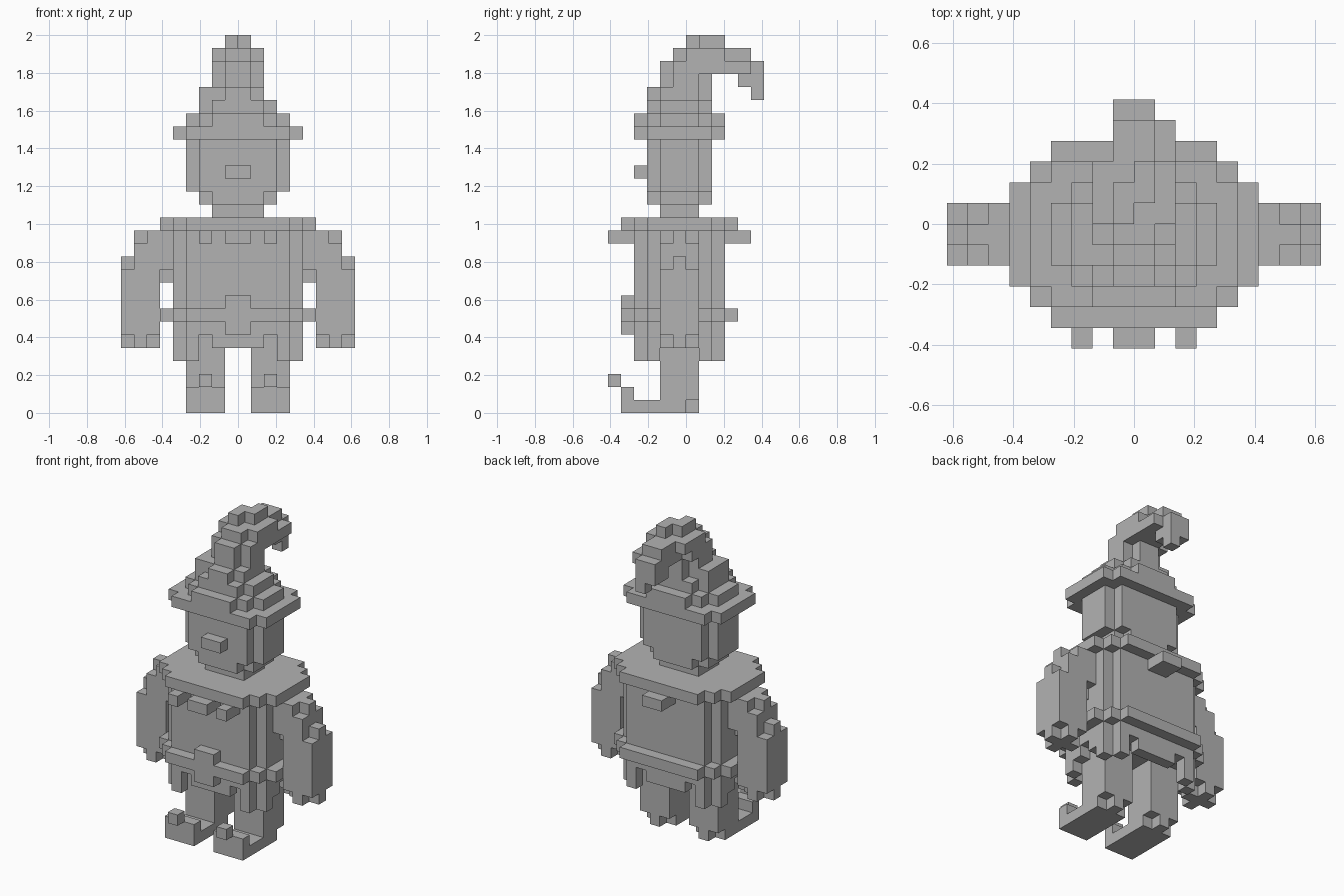
import bpy
import bmesh
from itertools import product
from mathutils import Vector

UNIT = 2 / 29  # edge length of one block

if "Cube" in bpy.data.objects:
    bpy.data.objects.remove(bpy.data.objects["Cube"], do_unlink=True)

grey = bpy.data.materials.new("plain_grey")
grey.use_nodes = True
colour = (0.45, 0.45, 0.45, 1)
grey.diffuse_color = colour
grey.node_tree.nodes["Principled BSDF"].inputs["Base Color"].default_value = colour

parts = {}


def box(x0, x1, y0, y1, z0, z1):
    """Block cells inside a box."""
    return set(product(range(x0, x1), range(y0, y1), range(z0, z1)))


def wide(half, y0, y1, z0, z1):
    """Box centred on x = 0."""
    return box(-half, half, y0, y1, z0, z1)


def stepped(half, y0, y1, z0, z1, steps):
    """Centred box whose vertical corners are cut in steps."""
    cells = set()
    for i in range(steps):
        cells |= wide(half + i, y0 + i, y1 - i, z0, z1)
    return cells


def mirrored(cells):
    return cells | mirror_only(cells)


def mirror_only(cells):
    return {(-1 - x, y, z) for x, y, z in cells}


# Torso, with a hem of teeth hanging from its rim
parts["torso"] = stepped(4, -4, 3, 6, 14, 2)
front_hem = [5, 5, 6, 4]
side_hem = [4, 5, 6, 5, 4]
hem = set()
for i, low in enumerate(front_hem):
    hem |= box(i, i + 1, -4, -3, low, 6) | box(i, i + 1, 2, 3, low, 6)
for i, low in enumerate(side_hem):
    hem |= box(4, 5, i - 3, i - 2, low, 6)
parts["tunic_hem"] = mirrored(hem)

# Belt and buckle
parts["belt"] = stepped(4, -5, 4, 7, 8, 3)
parts["buckle"] = wide(1, -5, -4, 6, 9)

# Collar with small hanging tabs
parts["collar"] = stepped(4, -5, 4, 14, 15, 3)
parts["collar_tabs"] = (wide(1, -6, -4, 13, 14) | wide(1, 3, 5, 13, 14)
                        | mirrored(box(2, 3, -6, -4, 13, 14)))

# Arms with rounded shoulders and hands
arm = (box(5, 7, -2, 1, 11, 14) | box(7, 8, -1, 0, 13, 14)
       | box(5, 6, -1, 0, 10, 11) | box(6, 8, -2, 1, 6, 13)
       | box(8, 9, -2, 1, 6, 11) | box(8, 9, -1, 0, 11, 12))
hand = box(7, 8, -2, 1, 5, 6) | box(6, 9, -1, 0, 5, 6)
# Legs and curled shoes
leg = box(1, 4, -2, 1, 1, 6)
shoe = (box(1, 4, -5, 0, 0, 1) | box(2, 3, 0, 1, 0, 1)
        | box(1, 4, -5, -4, 1, 2) | box(2, 3, -6, -5, 2, 3))
for name, cells in (("arm", arm), ("hand", hand), ("leg", leg), ("shoe", shoe)):
    parts["left_" + name] = cells
    parts["right_" + name] = mirror_only(cells)

# Neck, head and nose
parts["neck"] = wide(2, -2, 1, 15, 16)
parts["head"] = stepped(2, -3, 2, 16, 17, 2) | stepped(3, -3, 2, 17, 21, 2)
parts["nose"] = wide(1, -4, -3, 18, 19)

# Hat: brim, tapering cone, bent tip
parts["hat_brim"] = stepped(4, -4, 3, 21, 22, 2)
parts["hat_cone"] = (wide(2, -4, 3, 22, 23) | stepped(3, -3, 2, 22, 23, 2)
                     | stepped(2, -3, 2, 23, 24, 2)
                     | box(-1, 1, -3, 2, 24, 25) | box(-3, 2, -2, 1, 24, 25)
                     | stepped(1, -2, 2, 25, 26, 2))
parts["hat_tip"] = (stepped(1, -2, 3, 26, 27, 2) | wide(1, 3, 6, 26, 27)
                    | box(1, 2, 2, 5, 26, 27)
                    | wide(2, 0, 3, 27, 28) | wide(1, -1, 5, 27, 28)
                    | box(-1, 0, 0, 2, 28, 29) | box(0, 1, 1, 3, 28, 29)
                    | wide(1, 4, 6, 25, 26) | box(0, 1, 5, 6, 24, 25))

everything = set().union(*parts.values())


def build(name, cells):
    """Make the outer faces of the cells and merge the flat ones."""
    bm = bmesh.new()
    for cell in cells:
        centre = Vector(cell) + Vector((0.5, 0.5, 0.5))
        for axis, sign in product(range(3), (-1, 1)):
            normal = Vector((0, 0, 0))
            normal[axis] = sign
            if tuple(int(c + n) for c, n in zip(cell, normal)) in everything:
                continue
            u = Vector((0, 0, 0))
            u[(axis + 1) % 3] = 0.5
            v = normal.cross(u)
            middle = centre + normal / 2
            corners = (middle - u - v, middle + u - v, middle + u + v, middle - u + v)
            bm.faces.new([bm.verts.new(p * UNIT) for p in corners])
    bmesh.ops.remove_doubles(bm, verts=bm.verts, dist=UNIT / 100)
    bmesh.ops.dissolve_limit(bm, angle_limit=0.01, verts=bm.verts, edges=bm.edges)
    mesh = bpy.data.meshes.new(name)
    bm.to_mesh(mesh)
    bm.free()
    mesh.materials.append(grey)
    bpy.context.collection.objects.link(bpy.data.objects.new(name, mesh))


for part_name, part_cells in parts.items():
    build(part_name, part_cells)
